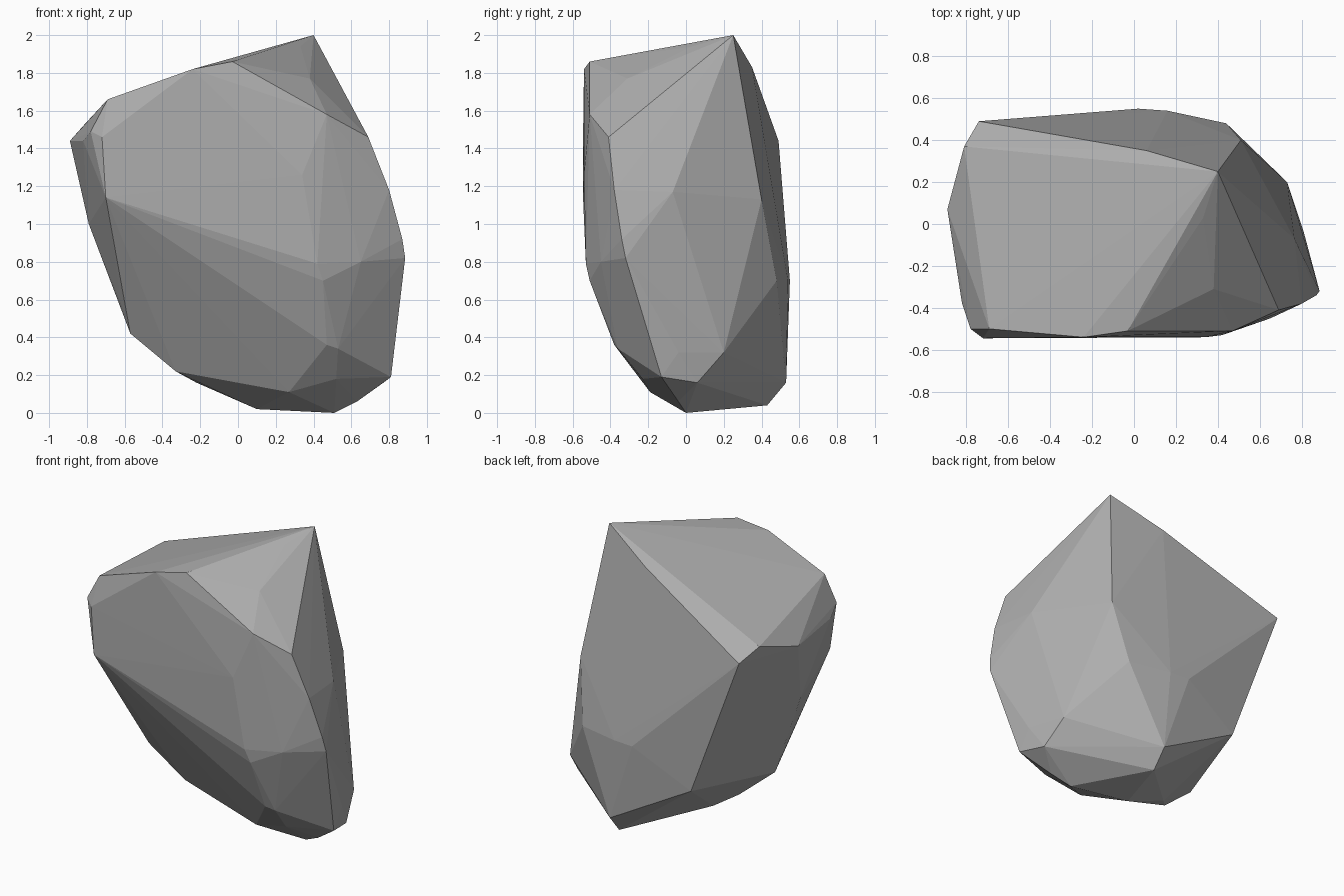
import bpy, bmesh

# Corner points of the boulder, grouped by region
crown = [(0.40, 0.25, 2.0), (-0.03, -0.51, 1.86), (-0.24, -0.54, 1.82), (-0.69, -0.50, 1.66),
         (0.06, 0.35, 1.83), (0.33, 0.03, 1.94), (0.38, -0.31, 1.77), (0.47, -0.51, 1.58),
         (0.69, -0.41, 1.46)]
right_side = [(0.80, -0.38, 1.18), (0.87, -0.34, 0.92), (0.885, -0.32, 0.82), (0.765, -0.07, 1.17),
              (0.81, -0.04, 0.32), (0.73, 0.20, 0.32), (0.81, -0.13, 0.19), (0.51, 0.40, 1.13)]
left_side = [(-0.89, 0.07, 1.44), (-0.81, 0.37, 1.53), (-0.82, -0.38, 1.44), (-0.78, -0.50, 1.49),
             (-0.79, -0.10, 1.0), (-0.62, -0.18, 0.58), (-0.57, -0.14, 0.42)]
front = [(-0.72, -0.545, 1.46), (-0.70, -0.545, 1.14), (0.34, -0.54, 1.26), (0.42, -0.53, 0.79),
         (0.45, -0.51, 0.70), (0.65, -0.45, 0.80), (0.47, -0.38, 0.36), (0.53, -0.36, 0.34)]
back = [(-0.74, 0.49, 1.44), (0.02, 0.55, 0.70), (0.16, 0.54, 0.70), (0.44, 0.48, 0.70),
        (-0.38, 0.49, 0.48), (0.20, 0.53, 0.16)]
underside = [(0.51, 0.0, 0.0), (0.63, -0.04, 0.06), (0.77, 0.06, 0.16), (0.20, 0.43, 0.04),
             (0.10, 0.06, 0.02), (-0.22, 0.02, 0.16), (-0.33, -0.10, 0.22), (0.27, -0.19, 0.11),
             (0.52, -0.23, 0.18)]

# Faceted boulder wrapped around the corners
bm = bmesh.new()
for p in crown + right_side + left_side + front + back + underside:
    bm.verts.new(p)
hull = bmesh.ops.convex_hull(bm, input=bm.verts[:])
loose = [v for v in bm.verts if not v.link_faces]
bmesh.ops.delete(bm, geom=loose, context='VERTS')
bmesh.ops.recalc_face_normals(bm, faces=bm.faces[:])

mesh = bpy.data.meshes.new("boulder")
bm.to_mesh(mesh)
bm.free()

# Stone grey
grey = bpy.data.materials.new("stone_grey")
grey.diffuse_color = (0.42, 0.42, 0.42, 1)
mesh.materials.append(grey)

boulder = bpy.data.objects.new("boulder", mesh)
bpy.context.collection.objects.link(boulder)
